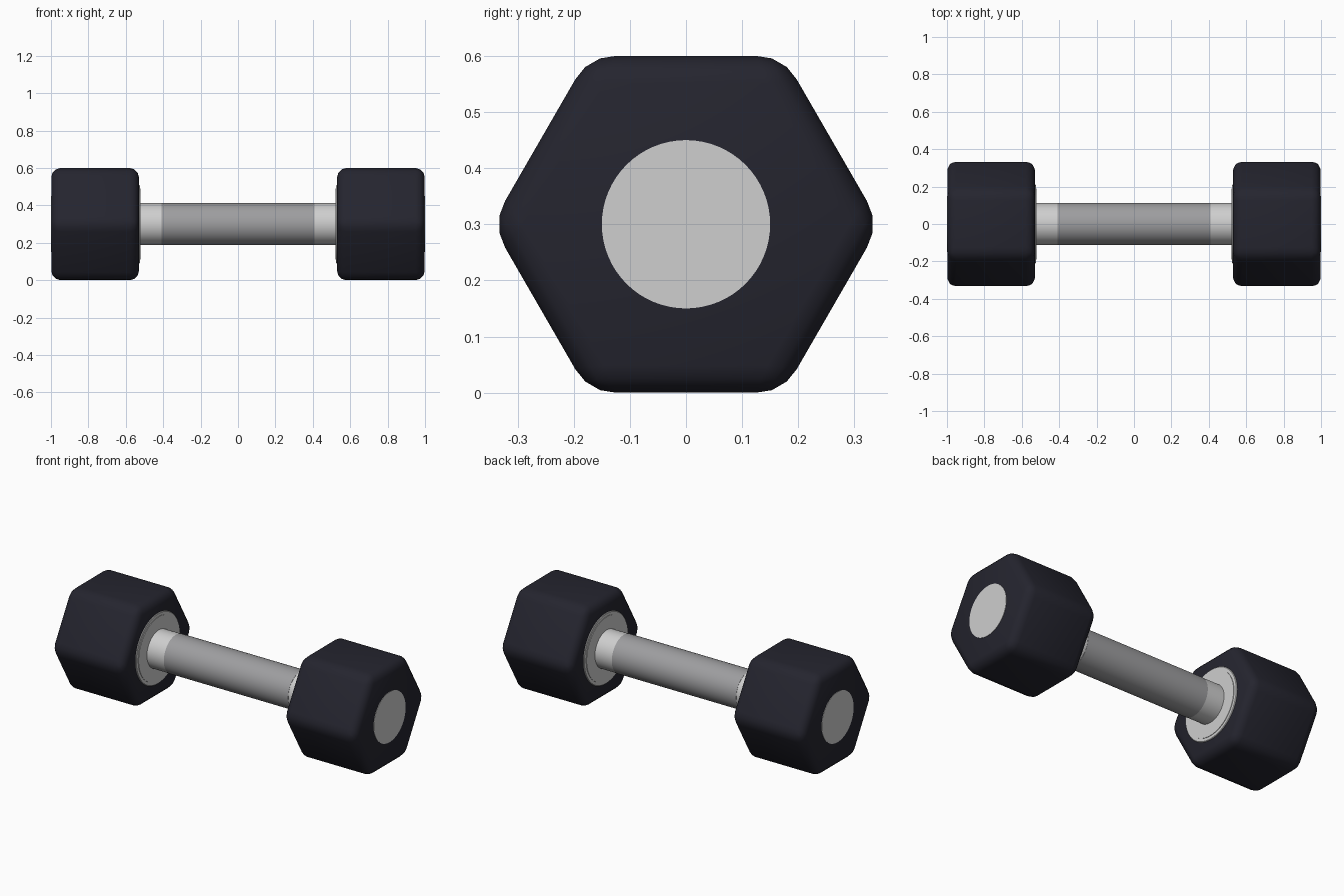
import bpy, math

if "Cube" in bpy.data.objects:
    bpy.data.objects.remove(bpy.data.objects["Cube"])

CENTRE_Z = 0.3


def material(name, rgb):
    m = bpy.data.materials.new(name)
    m.diffuse_color = (*rgb, 1)
    m.use_nodes = True
    m.node_tree.nodes["Principled BSDF"].inputs["Base Color"].default_value = m.diffuse_color
    return m


rubber = material("dark rubber", (0.018, 0.018, 0.028))
steel = material("light steel", (0.62, 0.62, 0.62))
grip_grey = material("grip grey", (0.34, 0.34, 0.35))


def rod(name, x0, x1, radius, mat, sides=64, bevel=0.0, segments=3):
    """Prism or cylinder lying along x, with a corner on the y axis."""
    bpy.ops.mesh.primitive_cylinder_add(
        vertices=sides, radius=radius, depth=abs(x1 - x0),
        location=((x0 + x1) / 2, 0, CENTRE_Z), rotation=(0, math.pi / 2, 0))
    ob = bpy.context.object
    ob.name = name
    ob.data.materials.append(mat)
    if bevel:
        mod = ob.modifiers.new("rounded edges", 'BEVEL')
        mod.width = bevel
        mod.segments = segments
        bpy.ops.object.modifier_apply(modifier=mod.name)
    bpy.ops.object.shade_smooth_by_angle(angle=math.radians(35))
    return ob


# Handle
rod("grip", -0.41, 0.41, 0.113, grip_grey)

for side, s in (("left", -1), ("right", 1)):
    # Hexagonal weight with rounded edges
    rod(side + "_weight", s * 0.53, s * 0.998, 0.3 / math.cos(math.pi / 6),
        rubber, sides=6, bevel=0.048)
    # Bare steel end of the handle
    rod(side + "_handle_end", s * 0.41, s * 0.54, 0.112, steel)
    # Flange on the inner face, and its slightly raised plate
    rod(side + "_flange", s * 0.525, s * 0.56, 0.21, steel, bevel=0.003, segments=1)
    rod(side + "_flange_plate", s * 0.522, s * 0.56, 0.19, steel)
    # Disc on the outer face
    rod(side + "_end_cap", s * 0.97, s * 1.0, 0.15, steel)
